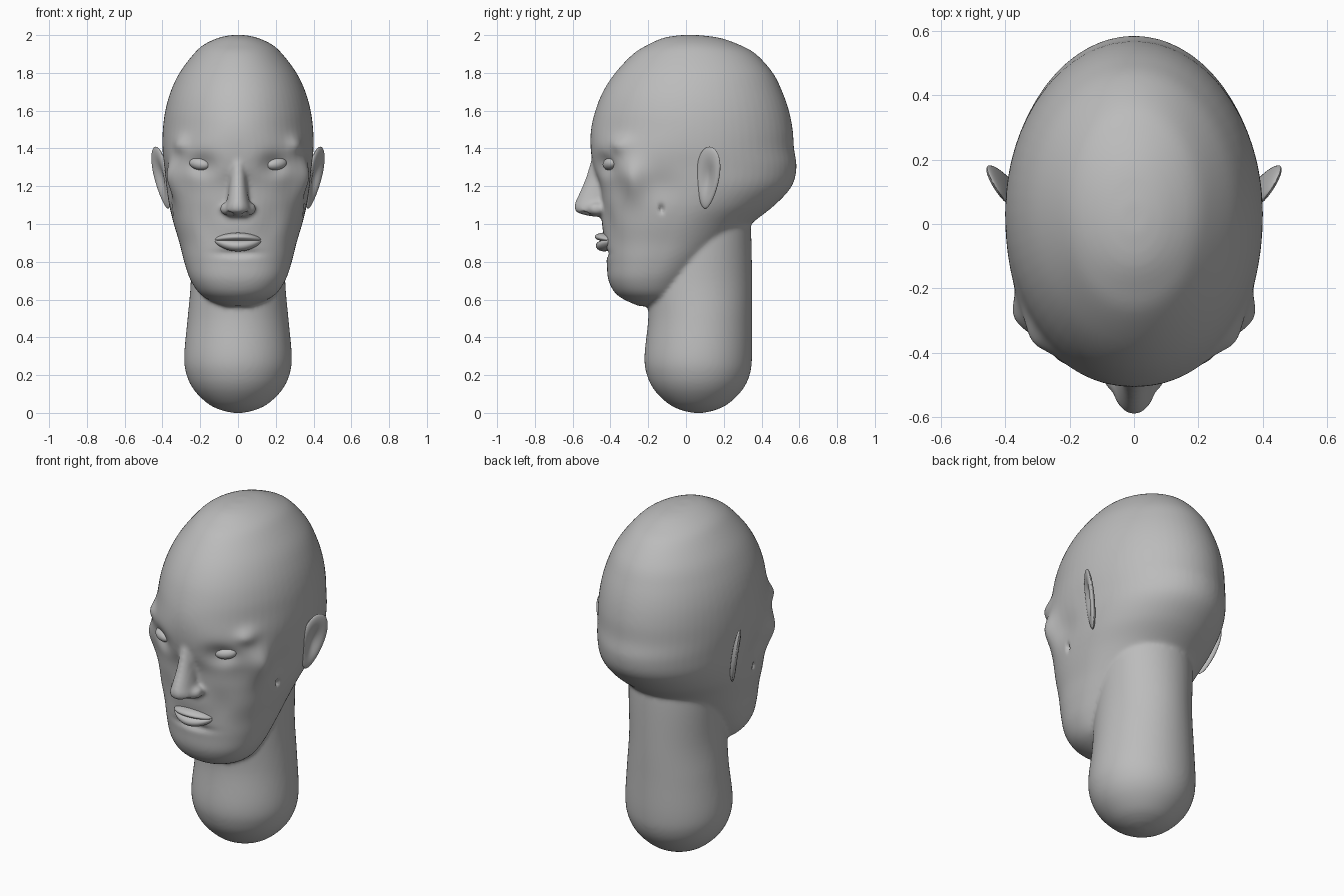
import bpy
import bmesh
import math
from mathutils import Matrix, Vector, Euler

default_cube = bpy.data.objects.get("Cube")
if default_cube:
    bpy.data.objects.remove(default_cube, do_unlink=True)

clay = bpy.data.materials.new("clay grey")
clay.use_nodes = True
clay.diffuse_color = (0.5, 0.5, 0.5, 1)
shader = next(n for n in clay.node_tree.nodes if n.type == "BSDF_PRINCIPLED")
shader.inputs["Base Color"].default_value = clay.diffuse_color


def catmull(a, b, c, d, t):
    """Smoothly interpolate between the rows b and c."""
    return [q + 0.5 * t * (r - p + t * (2 * p - 5 * q + 4 * r - s + t * (3 * (q - r) + s - p)))
            for p, q, r, s in zip(a, b, c, d)]


def ring(bm, row, sides=64):
    """Horizontal section; the front half can be squarer than the back."""
    z, front, back, width, power = row
    middle, depth = (front + back) / 2, (back - front) / 2
    verts = []
    for i in range(sides):
        angle = math.tau * i / sides
        c, s = math.cos(angle), math.sin(angle)
        e = 2 / power if s < 0 else 1
        x = math.copysign(abs(c) ** e, c) * width
        y = math.copysign(abs(s) ** e, s) * depth + middle
        verts.append(bm.verts.new((x, y, z)))
    return verts


def loft(bm, rows, steps=5):
    """Closed skin through rows of (z, front, back, half width, power)."""
    padded = [rows[0]] + rows + [rows[-1]]
    sections = [catmull(*padded[i:i + 4], k / steps)
                for i in range(len(rows) - 1) for k in range(steps)]
    rings = [ring(bm, row) for row in sections + [rows[-1]]]
    for low, high in zip(rings, rings[1:]):
        for i in range(len(low)):
            j = (i + 1) % len(low)
            bm.faces.new((low[i], low[j], high[j], high[i]))
    bm.faces.new(rings[0])
    bm.faces.new(rings[-1])


def ball(bm, centre, radii, turn=(0, 0, 0)):
    place = Matrix.LocRotScale(Vector(centre), Euler([math.radians(a) for a in turn]), Vector(radii))
    made = bmesh.ops.create_uvsphere(bm, u_segments=48, v_segments=32, radius=1, matrix=place)
    return made["verts"]


def finish(name, bm, mirrored=False):
    bmesh.ops.recalc_face_normals(bm, faces=bm.faces)
    mesh = bpy.data.meshes.new(name)
    bm.to_mesh(mesh)
    bm.free()
    mesh.materials.append(clay)
    mesh.shade_smooth()
    obj = bpy.data.objects.new(name, mesh)
    bpy.context.collection.objects.link(obj)
    if mirrored:
        mirror = obj.modifiers.new("Mirror", "MIRROR")
        mirror.use_mirror_merge = False
    return obj


# Skull, face and jaw
head = bmesh.new()
loft(head, [
    (2.0, -.03, .07, .04, 2), (1.985, -.12, .18, .105, 2), (1.95, -.2, .28, .18, 2),
    (1.9, -.28, .37, .235, 2), (1.8, -.375, .46, .31, 2), (1.7, -.44, .51, .357, 2),
    (1.6, -.48, .545, .385, 2), (1.5, -.503, .565, .398, 2), (1.4, -.505, .572, .4, 2.2),
    (1.3, -.49, .585, .39, 2.5), (1.2, -.455, .56, .38, 2.5), (1.1, -.445, .47, .365, 2.5),
    (1.0, -.445, .345, .34, 2.4), (.9, -.43, .25, .31, 2.4), (.8, -.42, .15, .285, 2.4),
    (.7, -.41, .06, .25, 2.3), (.62, -.36, 0, .19, 2.2), (.565, -.25, -.05, .08, 2)])

# Neck with a rounded foot
loft(head, [
    (0, .04, .09, .025, 2), (.015, -.026, .156, .091, 2), (.05, -.096, .226, .161, 2),
    (.12, -.167, .297, .232, 2), (.2, -.207, .337, .272, 2), (.3, -.22, .35, .285, 2),
    (.5, -.2, .35, .267, 2), (.7, -.2, .35, .25, 2), (.95, -.15, .345, .25, 2),
    (1.15, -.1, .33, .24, 2)])

# Nose and nostril wings
loft(head, [
    (1.42, -.48, -.38, .03, 2), (1.32, -.507, -.38, .042, 2), (1.22, -.54, -.38, .046, 2),
    (1.13, -.58, -.38, .058, 2), (1.09, -.592, -.38, .068, 2), (1.06, -.575, -.38, .07, 2),
    (1.04, -.5, -.38, .05, 2)])
for side in (-1, 1):
    ball(head, (side * .062, -.475, 1.08), (.034, .045, .034))

head_obj = finish("head", head)
remesh = head_obj.modifiers.new("Remesh", "REMESH")
remesh.mode = "VOXEL"
remesh.voxel_size = 0.011
relax = head_obj.modifiers.new("Smooth", "SMOOTH")
relax.iterations = 8
graph = bpy.context.evaluated_depsgraph_get()
skin = bpy.data.meshes.new_from_object(head_obj.evaluated_get(graph))
head_obj.modifiers.clear()
head_obj.data = skin

# Soft sculpting strokes: centre, reach, push
strokes = [
    ((.2, -.45, 1.31), (.085, .12, .06), (0, .045, 0)),        # eye socket
    ((.31, -.36, 1.42), (.05, .08, .045), (.016, -.022, 0)),   # outer brow
    ((.34, -.29, 1.23), (.07, .08, .1), (.045, -.01, 0)),      # cheekbone
    ((.17, -.42, 1.0), (.08, .1, .09), (0, .015, 0)),          # cheek hollow
    ((.36, -.12, 1.2), (.06, .09, .09), (-.012, 0, 0)),        # side hollow
    ((.36, -.13, 1.08), (.08, .011, .02), (-.025, 0, 0)),      # small side dent
    ((.04, -.53, 1.05), (.014, .02, .02), (0, 0, .02)),        # nostril
    ((0, -.42, .845), (.1, .06, .02), (0, .018, 0)),           # fold under lips
]
for vert in skin.vertices:
    shift = Vector()
    here = Vector((abs(vert.co.x), vert.co.y, vert.co.z))
    for centre, reach, push in strokes:
        far = sum(((h - c) / r) ** 2 for h, c, r in zip(here, centre, reach))
        if far < 9:
            shift += Vector(push) * math.exp(-far)
    if vert.co.x < 0:
        shift.x = -shift.x
    vert.co += shift
skin.shade_smooth()
if not skin.materials:
    skin.materials.append(clay)

# Lips, wrapped around the face
for name, height, reach, thick in (("upper_lip", .932, .05, .022), ("lower_lip", .885, .044, .03)):
    lip = bmesh.new()
    for vert in ball(lip, (0, -.433, height), (.122, reach, thick)):
        vert.co.y += 1.8 * vert.co.x ** 2
        if name == "upper_lip":
            vert.co.z -= 0.9 * vert.co.x ** 2
        else:
            vert.co.z += 1.6 * vert.co.x ** 2
    finish(name, lip)

# Eyes
eye = bmesh.new()
ball(eye, (.203, -.402, 1.318), (.058, .034, .032), (0, -8, 24))
finish("eyes", eye, mirrored=True)

# Ears: flat pods, dished on the outside and narrowing to the lobe
ear = bmesh.new()
pose = Matrix.LocRotScale(Vector((.405, .115, 1.245)),
                          Euler([math.radians(a) for a in (-11, 8, -30)]), None)
for vert in ball(ear, (0, 0, 0), (1, 1, 1)):
    x, y, z = vert.co
    dish = 0.032 * math.exp(-(y * y + z * z) / 0.35) if x > 0 else 0
    vert.co = pose @ Vector((x * .024 - dish, y * (.068 + .018 * z), z * .168))
finish("ears", ear, mirrored=True)
